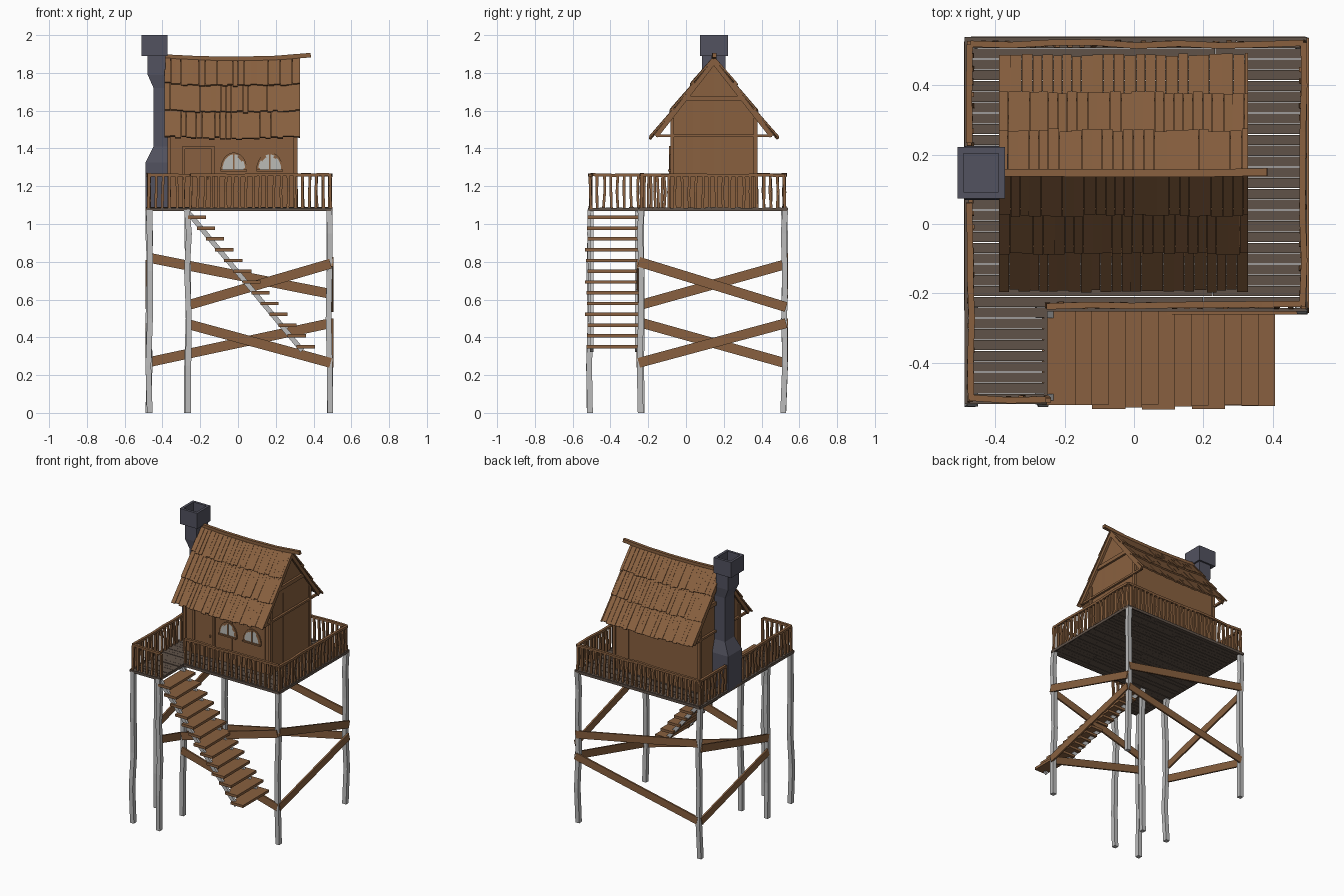
import bpy, bmesh, math, random
from mathutils import Vector as V

if "Cube" in bpy.data.objects:
    bpy.data.objects.remove(bpy.data.objects["Cube"])
random.seed(4)
J = lambda a: random.uniform(-a, a)


def material(name, rgb):
    m = bpy.data.materials.new(name)
    m.diffuse_color = (*rgb, 1)
    m.use_nodes = True
    m.node_tree.nodes["Principled BSDF"].inputs["Base Color"].default_value = m.diffuse_color
    return m


WOOD = material("brown wood", (0.25, 0.118, 0.05))
DECK = material("weathered deck wood", (0.115, 0.084, 0.065))
GREY = material("pale grey wood", (0.5, 0.5, 0.5))
SLATE = material("dark slate", (0.085, 0.085, 0.115))
GLASS = material("window pane", (0.5, 0.5, 0.47))


def finish(name, bm, mat):
    bmesh.ops.recalc_face_normals(bm, faces=bm.faces)
    me = bpy.data.meshes.new(name)
    bm.to_mesh(me)
    bm.free()
    me.materials.append(mat)
    ob = bpy.data.objects.new(name, me)
    bpy.context.collection.objects.link(ob)
    return ob


def loft(bm, rings):
    """Skin a list of equal-length point rings and cap both ends."""
    rows = [[bm.verts.new(p) for p in r] for r in rings]
    n = len(rows[0])
    for a, b in zip(rows, rows[1:]):
        for i in range(n):
            bm.faces.new((a[i], a[(i + 1) % n], b[(i + 1) % n], b[i]))
    bm.faces.new(rows[0][::-1])
    bm.faces.new(rows[-1])


def bar(bm, pts, w, h, up=(0, 0, 1)):
    """Rectangular bar swept along a polyline (w sideways, h along up)."""
    pts, rings = [V(p) for p in pts], []
    for i, p in enumerate(pts):
        t = (pts[min(i + 1, len(pts) - 1)] - pts[max(i - 1, 0)]).normalized()
        s = t.cross(V(up)).normalized()
        n = s.cross(t)
        rings.append([p + s * a * w / 2 + n * b * h / 2
                      for a, b in ((-1, -1), (1, -1), (1, 1), (-1, 1))])
    loft(bm, rings)


def prism(bm, pts, off):
    loft(bm, [[V(p) for p in pts], [V(p) + V(off) for p in pts]])


def rect(z, x0, x1, y0, y1):
    return [(x0, y0, z), (x1, y0, z), (x1, y1, z), (x0, y1, z)]


def box(bm, x0, x1, y0, y1, z0, z1):
    loft(bm, [rect(z0, x0, x1, y0, y1), rect(z1, x0, x1, y0, y1)])


# Deck planks, L-shaped with a landing at front left
bm = bmesh.new()
n = 34
step = 1.06 / n
for i in range(n):
    y = -0.52 + i * step
    end = -0.25 if y + step / 2 < -0.255 else 0.5
    cut = random.uniform(-0.2, 0.3) if end > 0 else end
    for a, b in ((-0.49, cut - 0.001), (cut + 0.001, end)):
        if b - a > 0.01:
            box(bm, a, b, y, y + step - 0.002, 1.073 + J(0.001), 1.087 + J(0.002))
finish("deck_planks", bm, DECK)

# Deck edge boards
bm = bmesh.new()
outline = [(-0.485, -0.515), (-0.255, -0.515), (-0.255, -0.248), (0.495, -0.248),
           (0.495, 0.535), (-0.485, 0.535)]
for a, b in zip(outline, outline[1:] + outline[:1]):
    bar(bm, [(*a, 1.077), (*b, 1.077)], 0.01, 0.018)
finish("deck_edge", bm, DECK)

# Crooked posts
bm = bmesh.new()
for x, y in ((-0.47, -0.51), (-0.265, -0.51), (-0.47, -0.24), (-0.265, -0.24),
             (0.485, -0.24), (0.485, 0.52), (-0.47, 0.52)):
    zs = (0, 0.25, 0.5, 0.75, 0.95, 1.075)
    bar(bm, [(x + J(0.006), y + J(0.006), z) for z in zs], 0.03, 0.03, (0, 1, 0))
finish("posts", bm, GREY)

# Diagonal braces on the four sides
bm = bmesh.new()
for a, b in (((-0.265, -0.255, 0.57), (0.49, -0.255, 0.79)),
             ((-0.265, -0.255, 0.47), (0.49, -0.255, 0.265)),
             ((-0.465, 0.535, 0.82), (0.49, 0.535, 0.63)),
             ((-0.465, 0.535, 0.27), (0.49, 0.535, 0.475)),
             ((0.5, -0.25, 0.8), (0.5, 0.53, 0.56)),
             ((0.5, -0.25, 0.265), (0.5, 0.53, 0.475)),
             ((-0.485, -0.23, 0.575), (-0.485, 0.52, 0.785)),
             ((-0.485, -0.23, 0.475), (-0.485, 0.52, 0.265))):
    bar(bm, [a, b], 0.012, 0.052)
finish("cross_braces", bm, WOOD)

# Stairs: thirteen treads on two stringers
bm = bmesh.new()
for i in range(13):
    x, z = -0.265 + i * 0.048, 1.035 - i * 0.057
    box(bm, x, x + 0.096, -0.528 + J(0.008), -0.235 + J(0.008), z - 0.009, z + 0.009)
finish("stair_treads", bm, WOOD)
bm = bmesh.new()
for y in (-0.5, -0.262):
    bar(bm, [(-0.275, y, 1.075), (0.34, y, 0.33)], 0.018, 0.026)
finish("stair_stringers", bm, GREY)

# Railings: wobbly hand rail and uneven balusters
bm = bmesh.new()
for a, b in (((-0.472, -0.505), (-0.472, 0.065)), ((-0.472, 0.23), (-0.472, 0.52)),
             ((-0.472, 0.52), (0.487, 0.52)), ((0.487, 0.52), (0.487, -0.235)),
             ((0.487, -0.235), (-0.25, -0.235)), ((-0.25, -0.505), (-0.472, -0.505))):
    a, b = V((*a, 0)), V((*b, 0))
    length = (b - a).length
    k = max(2, round(length / 0.12))
    bar(bm, [a.lerp(b, i / k) + V((J(0.005), J(0.005), 1.259 + J(0.003)))
             for i in range(k + 1)], 0.018, 0.016)
    k = round(length / 0.036)
    for i in range(k + 1):
        p = a.lerp(b, i / k)
        bar(bm, [p + V((J(0.004), J(0.004), z)) for z in (1.08, 1.17, 1.255)],
            0.014, 0.014, (0, 1, 0))
finish("railings", bm, WOOD)

# House walls of upright planks; gable planks follow the roof slope
X0, X1, Y0, Y1, C = -0.364, 0.304, -0.073, 0.368, 0.1475
slope = lambda y: 1.865 - 1.3 * abs(y - C)
bm = bmesh.new()
prism(bm, [(X0 + 0.005, y, z) for y, z in
           ((Y0 + 0.005, 1.08), (Y1 - 0.005, 1.08), (Y1 - 0.005, slope(Y1)),
            (C, 1.86), (Y0 + 0.005, slope(Y0)))], (X1 - X0 - 0.01, 0, 0))
n = 18
for i in range(n):
    a, b = (X0 + (X1 - X0) * t / n for t in (i, i + 1))
    for y, s in ((Y0, -1), (Y1, 1)):
        yo = y + s * random.uniform(0, 0.003)
        box(bm, a, b, min(yo, y - s * 0.01), max(yo, y - s * 0.01), 1.08, slope(y))
n = 12
for i in range(n):
    a, b = (Y0 + (Y1 - Y0) * t / n for t in (i, i + 1))
    for x, s in ((X0, -1), (X1 - 0.01, 1)):
        prism(bm, [(x + J(0.002), a, 1.08), (x, b, 1.08), (x, b, slope(b)), (x, a, slope(a))],
              (0.01, 0, 0))
finish("house_walls", bm, WOOD)

# Corner posts and gable beams
bm = bmesh.new()
for x in (X0, X1):
    for y in (Y0, Y1):
        bar(bm, [(x, y, 1.08), (x, y, 1.56)], 0.02, 0.02, (0, 1, 0))
    o = 0.007 if x > 0 else -0.007
    bar(bm, [(x + o, -0.02, 1.665), (x + o, 0.315, 1.665)], 0.016, 0.026)
    bar(bm, [(x + o, -0.16, 1.468), (x + o, 0.455, 1.468)], 0.016, 0.014)
finish("wall_beams", bm, WOOD)

# Door with frame
bm = bmesh.new()
box(bm, -0.282, -0.138, -0.08, -0.07, 1.085, 1.4)
bar(bm, [(-0.288, -0.08, 1.085), (-0.288, -0.08, 1.41)], 0.014, 0.018, (0, 1, 0))
bar(bm, [(-0.132, -0.08, 1.085), (-0.132, -0.08, 1.41)], 0.014, 0.018, (0, 1, 0))
bar(bm, [(-0.295, -0.08, 1.405), (-0.125, -0.08, 1.405)], 0.018, 0.014)
box(bm, -0.165, -0.155, -0.088, -0.078, 1.235, 1.25)
finish("door", bm, WOOD)

# Half-round windows
panes, frames = bmesh.new(), bmesh.new()
for cx in (-0.022, 0.168):
    arc = [(cx + 0.061 * math.cos(t * math.pi / 12), -0.077,
            1.285 + 0.084 * math.sin(t * math.pi / 12)) for t in range(13)]
    prism(panes, arc, (0, -0.006, 0))
    bar(frames, arc, 0.02, 0.012, (0, 1, 0.0))
    bar(frames, [(cx - 0.07, -0.083, 1.283), (cx + 0.07, -0.083, 1.283)], 0.022, 0.01)
    bar(frames, [(cx, -0.083, 1.285), (cx, -0.083, 1.368)], 0.007, 0.008, (0, 1, 0))
finish("window_panes", panes, GLASS)
finish("window_frames", frames, WOOD)

# Roof: three overlapping rows of boards on each side, sagging in the middle
sag = lambda x: -0.012 * (1 - ((x + 0.03) / 0.36) ** 2)
bm = bmesh.new()
L = math.hypot(0.325, 0.42)
dy, dz = 0.325 / L, -0.42 / L
for side in (-1, 1):
    def at(s, h, x):
        return (x, C + side * (s * dy - h * dz), 1.875 + s * dz + h * dy + sag(x))
    for r in range(3):
        x = -0.39
        while x < 0.325:
            w = min(random.uniform(0.025, 0.036), 0.33 - x)
            s0, s1 = max(r * L / 3 - 0.015, 0), (r + 1) * L / 3 + J(0.007)
            lift = 0.013 + J(0.002)
            prism(bm, [at(s0, 0, x), at(s1, lift - 0.003, x), at(s1, lift + 0.007, x),
                       at(s0, 0.01, x)], (w - 0.001, 0, 0))
            x += w
    # verge boards under the gable overhangs
    for x in (-0.378, 0.316):
        bar(bm, [at(0.0, -0.01, x), at(L - 0.02, -0.008, x)], 0.016, 0.024)
finish("roof_boards", bm, WOOD)
bm = bmesh.new()
bar(bm, [(x, C + J(0.003), 1.886 + sag(x) + (0.004 if x > 0.3 else 0))
         for x in (-0.4, -0.2, 0, 0.2, 0.385)], 0.022, 0.024)
finish("ridge_beam", bm, WOOD)

# Chimney: flared base, narrow stack, hollow square cap
bm = bmesh.new()
base, stack, neck = (-0.49, -0.355, 0.07, 0.225), (-0.447, -0.36, 0.095, 0.2), (-0.478, -0.385, 0.085, 0.21)
loft(bm, [rect(1.075, *base), rect(1.325, *base), rect(1.41, *stack), rect(1.72, *stack),
          rect(1.79, *neck), rect(1.9, *neck)])
cap, hole = (-0.51, -0.373, 0.074, 0.222), (-0.492, -0.391, 0.092, 0.204)
loft(bm, [rect(1.89, *cap), rect(2.0, *cap), rect(2.0, *hole), rect(1.91, *hole)])
finish("chimney", bm, SLATE)
